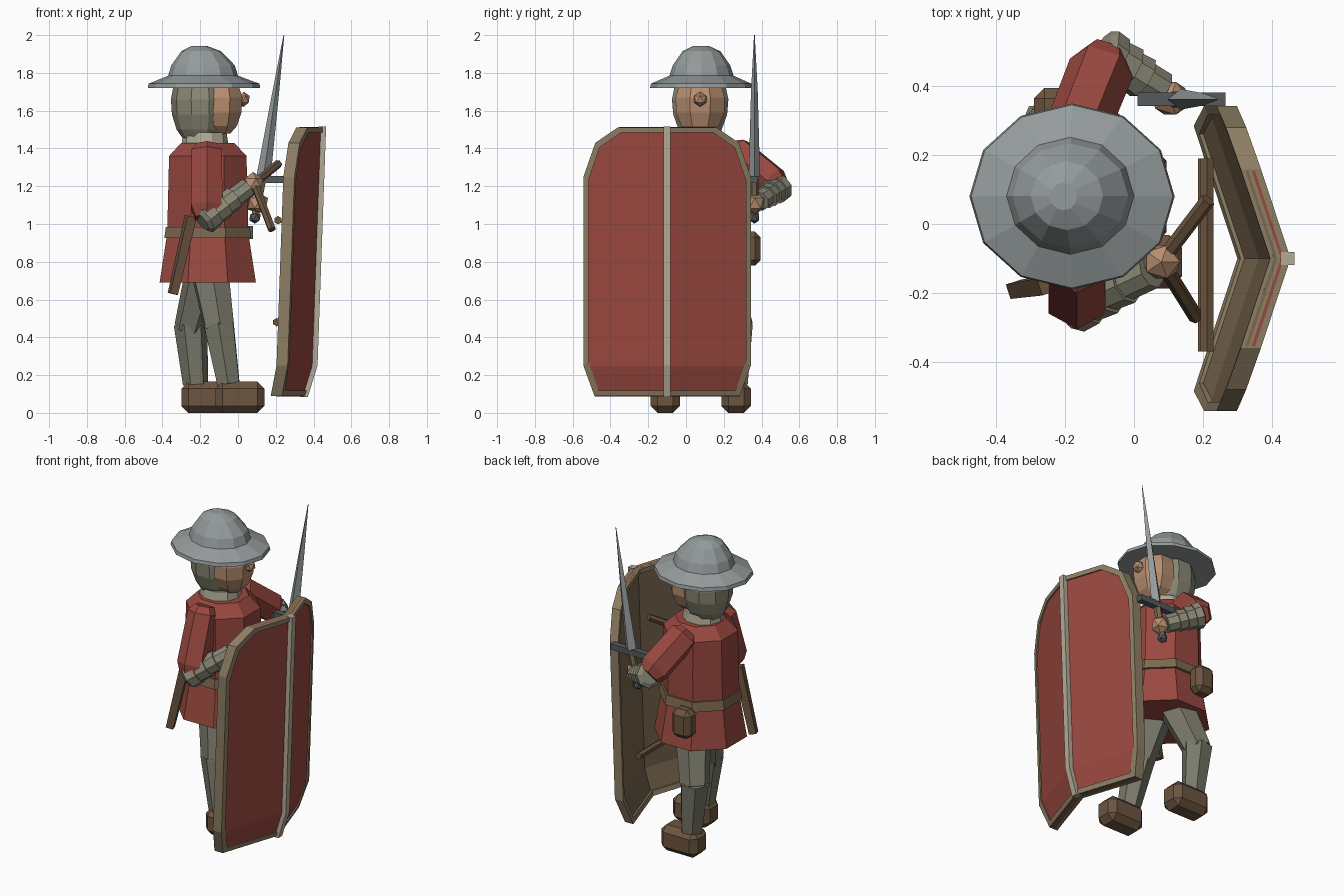
import bpy, bmesh
from math import cos, sin, pi, sqrt
from mathutils import Vector

if "Cube" in bpy.data.objects:
    bpy.data.objects.remove(bpy.data.objects["Cube"])

MATS = {}
COLORS = dict(red=(.32, .065, .05), boot=(.15, .09, .05), wood=(.2, .14, .08), trim=(.27, .21, .125),
              pale=(.45, .41, .31), mail=(.26, .25, .18), skin=(.48, .27, .16), cloth=(.19, .19, .145),
              steel=(.3, .33, .33), dark=(.09, .1, .11))


def finish(name, bm, color):
    bmesh.ops.recalc_face_normals(bm, faces=bm.faces)
    me = bpy.data.meshes.new(name)
    bm.to_mesh(me)
    bm.free()
    if color not in MATS:
        MATS[color] = bpy.data.materials.new(color)
        MATS[color].diffuse_color = (*COLORS[color], 1)
    me.materials.append(MATS[color])
    ob = bpy.data.objects.new(name, me)
    bpy.context.collection.objects.link(ob)
    return ob


def loft(name, rings, n, color, axis=(0, 0, 1), half=False):
    """Skin rings of (centre, rx, ry) standing across an axis, with closed ends."""
    bm = bmesh.new()
    q = Vector((0, 0, 1)).rotation_difference(Vector(axis).normalized())
    k = 1 / cos(pi / n) if half else 1
    loops = []
    for c, rx, ry in rings:
        loops.append([])
        for i in range(n):
            a = 2 * pi * (i + (.5 if half else 0)) / n
            loops[-1].append(bm.verts.new(Vector(c) + q @ Vector((rx * k * cos(a), ry * k * sin(a), 0))))
    for a, b in zip(loops, loops[1:]):
        for i in range(n):
            j = (i + 1) % n
            bm.faces.new((a[i], a[j], b[j], b[i]))
    bm.faces.new(loops[0])
    bm.faces.new(loops[-1])
    return finish(name, bm, color)


def upright(name, x, y, profile, n, color, half=False):
    return loft(name, [((x, y, z), rx, ry) for z, rx, ry in profile], n, color, half=half)


def limb(name, a, b, profile, n, color):
    """Tapered tube from a to b; profile is (fraction along, radius)."""
    a, b = Vector(a), Vector(b)
    return loft(name, [(a.lerp(b, t), r, r) for t, r in profile], n, color, b - a, True)


def box(name, lo, hi, color, bevel=0):
    bm = bmesh.new()
    bmesh.ops.create_cube(bm, size=1)
    for v in bm.verts:
        v.co = [(l + h) / 2 + c * (h - l) for l, h, c in zip(lo, hi, v.co)]
    if bevel:
        bmesh.ops.bevel(bm, geom=bm.edges[:], offset=bevel, segments=1, affect='EDGES')
    return finish(name, bm, color)


def ball(name, c, r, color, sub=1):
    bm = bmesh.new()
    bmesh.ops.create_icosphere(bm, subdivisions=sub, radius=1)
    for v in bm.verts:
        v.co = [p + q * s for p, q, s in zip(c, v.co, r)]
    return finish(name, bm, color)


# Tunic, belt and collar
TX, TY = -.16, .08
upright("tunic", TX, TY, [(.69, .255, .25), (.95, .215, .205), (1.15, .21, .205), (1.36, .205, .2),
                          (1.43, .14, .14)], 8, "red", True)
upright("belt", TX, TY, [(.925, .23, .225), (.985, .222, .217)], 8, "wood", True)
box("buckle", (.05, .03, .92), (.08, .13, .99), "dark")
upright("collar", -.175, .075, [(1.41, .125, .12), (1.485, .115, .11)], 10, "pale")
box("pouch", (-.29, .29, .78), (-.16, .395, .96), "boot", .03)
limb("scabbard", (-.25, -.175, 1.04), (-.345, -.19, .63), [(0, .026), (1, .022)], 4, "boot")

# Head: mail hood, face, nose
upright("mail_hood", -.2, .075, [(1.45, .09, .09), (1.5, .125, .12), (1.58, .15, .15), (1.66, .155, .157),
                                 (1.74, .14, .14)], 10, "mail")
upright("face", -.09, .075, [(1.48, .05, .06), (1.52, .085, .1), (1.59, .108, .128), (1.67, .113, .13),
                             (1.74, .09, .11)], 8, "skin", True)
ball("nose", (.03, .075, 1.66), (.036, .038, .04), "skin")

# Wide-brimmed helmet
loft("helmet", [((-.18, .08, 1.72), .298, .27), ((-.18, .08, 1.743), .293, .266),
                ((-.185, .082, 1.785), .185, .17), ((-.185, .082, 1.84), .168, .152),
                ((-.195, .082, 1.915), .105, .1), ((-.205, .08, 1.943), .04, .04)], 12, "steel")

# Legs and boots
for side, hip, knee, ankle, bx in (
        ("right_side", (-.15, .0, .76), (-.1, -.08, .46), (-.05, -.11, .15), -.12),
        ("left_side", (-.17, .17, .76), (-.25, .27, .46), (-.225, .265, .15), -.3)):
    limb("thigh_" + side, hip, knee, [(0, .095), (1.05, .075)], 6, "cloth")
    limb("shin_" + side, knee, ankle, [(-.03, .078), (1, .058)], 6, "cloth")
    box("boot_" + side, (bx, ankle[1] - .078, 0), (bx + .26, ankle[1] + .078, .165), "boot", .037)

# Arms: sleeves, ribbed mail forearms, hands
RIBS = [(0, .05), (.06, .073), (.25, .07), (.25, .062), (.48, .066), (.48, .056), (.7, .06), (.7, .05), (1, .05)]
SLEEVE = [(0, .05), (.1, .08), (.85, .083), (1, .06)]
for side, shoulder, elbow, wrist, hand in (
        ("shield", (-.165, -.1, 1.42), (-.165, -.235, 1.03), (.05, -.135, 1.19), (.08, -.11, 1.215)),
        ("sword", (-.18, .24, 1.4), (-.08, .49, 1.19), (.08, .39, 1.12), (.105, .365, 1.11))):
    limb("sleeve_" + side, shoulder, elbow, SLEEVE, 6, "red")
    a, b = Vector(elbow), Vector(wrist)
    limb("forearm_" + side, a - (b - a) * .12, wrist, RIBS, 8, "mail")
    ball("hand_" + side, hand, (.06, .056, .06), "skin")

# Sword
SY = .362
loft("sword_blade", [((.135, SY, 1.25), .038, .03), ((.2, SY, 1.7), .018, .018), ((.243, SY, 2), .002, .002)],
     4, "steel", )
box("sword_guard", (.01, SY - .02, 1.218), (.265, SY + .02, 1.255), "dark")
limb("sword_grip", (.13, SY, 1.24), (.09, SY, 1.04), [(0, .02), (1, .02)], 6, "wood")
ball("sword_pommel", (.09, SY, 1.035), (.034, .03, .034), "dark")

# Shield: V-folded boards, tilted, bent back at the foot
MID = -.1
HALF = [(0, .09), (.385, .09), (.443, .25), (.443, 1.25), (.38, 1.43), (.26, 1.512), (0, 1.512)]


def ridge_x(z):
    return .395 + .036 * (z - .25) if z > .25 else .395 + .31 * (z - .25)


def on_shield(d, z, off, side=1):
    return Vector((ridge_x(z) - .33 * d + off, MID + side * d, z))


def board(name, off, color):
    bm = bmesh.new()
    for s in (1, -1):
        for poly in ([HALF[0], HALF[1], HALF[2], (0, .25)], [(0, .25)] + HALF[2:]):
            bm.faces.new([bm.verts.new(on_shield(d * .985, z, off, s)) for d, z in poly])
    bmesh.ops.remove_doubles(bm, verts=bm.verts, dist=1e-4)
    ob = finish(name, bm, color)
    sol = ob.modifiers.new("thickness", 'SOLIDIFY')
    sol.thickness, sol.offset = .018, 0


board("shield_front", -.005, "red")
board("shield_back", -.024, "wood")

# Shield rim
bm = bmesh.new()
outline = [(d, z, 1) for d, z in HALF] + [(d, z, -1) for d, z in HALF[-2:0:-1]]
sections = []
for d, z, s in outline:
    inner = (d * .94, z + (.8 - z) * .04)
    sections.append([bm.verts.new(on_shield(*p, o, s)) for p, o in
                     (((d, z), .014), ((d, z), -.045), (inner, -.045), (inner, .014))])
for a, b in zip(sections, sections[1:] + sections[:1]):
    for i in range(4):
        j = (i + 1) % 4
        bm.faces.new((a[i], a[j], b[j], b[i]))
finish("shield_rim", bm, "trim")

# Shield centre strip and carrying bars
loft("shield_centre_strip", [((ridge_x(z) + .006, MID, z), .02, .019) for z in (.083, .25, 1.515)], 4, "pale",
     half=True)
for name, a, b in (("grip_upper", (.07, -.12, 1.2), (.215, .07, 1.32)),
                   ("grip_lower", (.08, -.11, 1.23), (.18, -.27, .97)),
                   ("crossbar_upper", (.212, -.37, 1.02), (.212, .19, 1.02)),
                   ("crossbar_lower", (.205, -.37, .48), (.205, .19, .48))):
    limb("shield_" + name, a, b, [(0, .019), (1, .019)], 6, "boot")

for m in bpy.data.materials:
    if m.users and not m.is_grease_pencil:
        m.use_nodes = True
        m.node_tree.nodes["Principled BSDF"].inputs["Base Color"].default_value = m.diffuse_color
